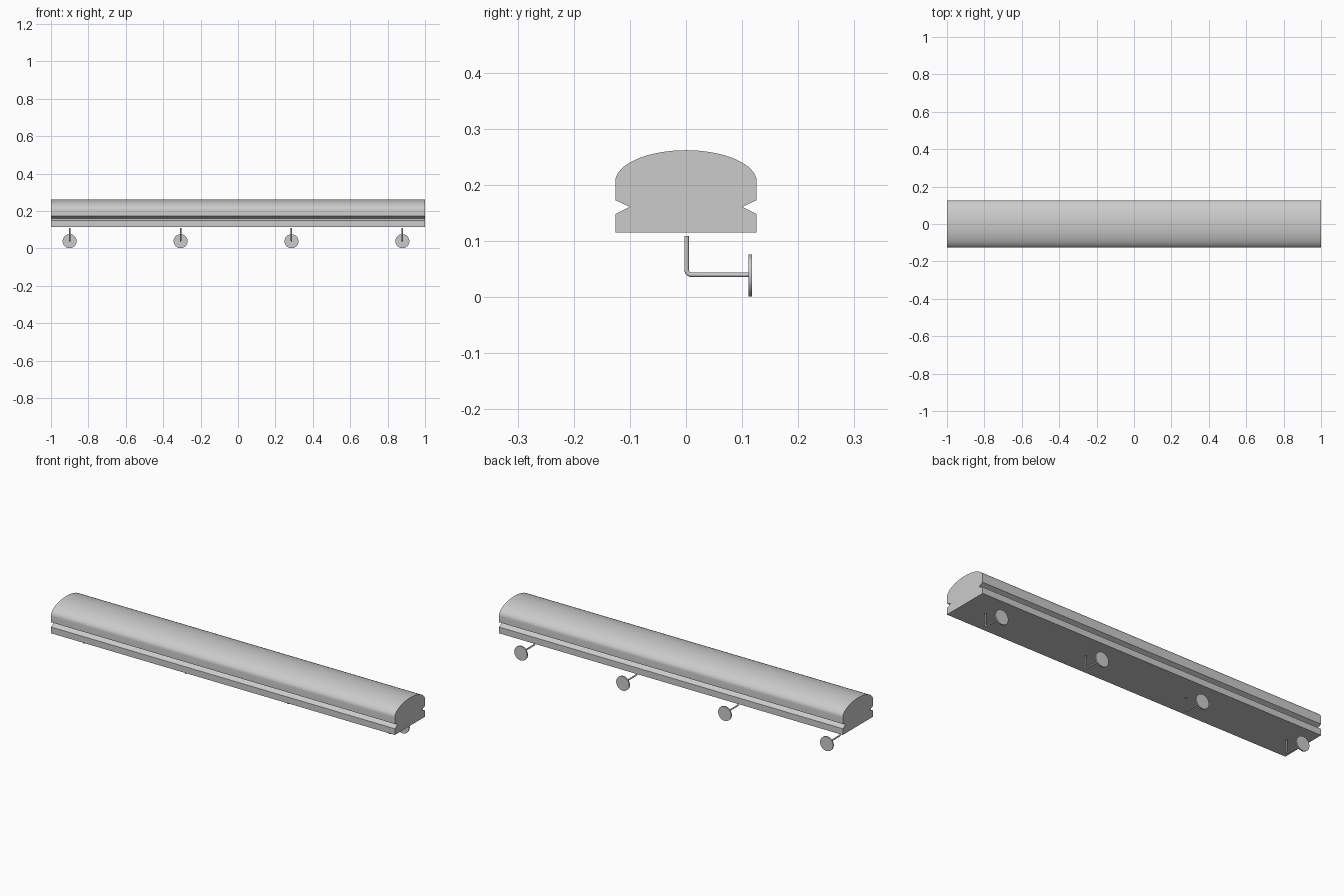
import bpy, bmesh, math
from mathutils import Matrix

if "Cube" in bpy.data.objects:
    bpy.data.objects.remove(bpy.data.objects["Cube"])


def finish(name, bm, angle=35):
    bmesh.ops.recalc_face_normals(bm, faces=bm.faces)
    mesh = bpy.data.meshes.new(name)
    bm.to_mesh(mesh)
    bm.free()
    obj = bpy.data.objects.new(name, mesh)
    bpy.context.collection.objects.link(obj)
    bpy.ops.object.select_all(action='DESELECT')
    bpy.context.view_layer.objects.active = obj
    obj.select_set(True)
    bpy.ops.object.shade_smooth_by_angle(angle=math.radians(angle))
    return obj


# Rail: grooved, domed profile extruded along x
side = [(0.126, 0.115), (0.126, 0.148), (0.1, 0.161), (0.126, 0.173)]
dome = [(0.126 * math.cos(math.pi * i / 32), 0.206 + 0.056 * math.sin(math.pi * i / 32))
        for i in range(33)]
profile = side + dome + [(-y, z) for y, z in reversed(side)]
bm = bmesh.new()
face = bm.faces.new([bm.verts.new((-1, y, z)) for y, z in profile])
ext = bmesh.ops.extrude_face_region(bm, geom=[face], use_keep_orig=True)
bmesh.ops.translate(bm, vec=(2, 0, 0),
                    verts=[v for v in ext['geom'] if isinstance(v, bmesh.types.BMVert)])
finish("handrail", bm, 30)


def bracket_arm(x):
    # Bent round rod, swept along an L-shaped path
    r, bend, yc, zc, seg = 0.004, 0.009, 0.001, 0.040, 12
    path = [(yc, 0.109, 0)]
    for i in range(7):
        a = math.pi / 2 * i / 6
        path.append((yc + bend * (1 - math.cos(a)), zc + bend * (1 - math.sin(a)), a))
    path.append((0.112, zc, math.pi / 2))
    bm = bmesh.new()
    rings = []
    for y, z, a in path:
        ring = []
        for k in range(seg):
            t = 2 * math.pi * k / seg
            u = r * math.sin(t)
            ring.append(bm.verts.new((x + r * math.cos(t), y + u * math.cos(a), z + u * math.sin(a))))
        rings.append(ring)
    for a, b in zip(rings, rings[1:]):
        for k in range(seg):
            n = (k + 1) % seg
            bm.faces.new((a[k], a[n], b[n], b[k]))
    bm.faces.new(rings[0])
    bm.faces.new(rings[-1])
    finish("bracket_arm", bm)


def wall_plate(x):
    # Round disc that fixes the bracket to the wall
    bm = bmesh.new()
    m = Matrix.Translation((x, 0.1145, 0.0385)) @ Matrix.Rotation(math.pi / 2, 4, 'X')
    bmesh.ops.create_cone(bm, cap_ends=True, segments=40, radius1=0.0375, radius2=0.0375,
                          depth=0.007, matrix=m)
    finish("wall_plate", bm)


# Four evenly spaced brackets
for i in range(4):
    x = -0.9 + 0.593 * i
    bracket_arm(x)
    wall_plate(x)
